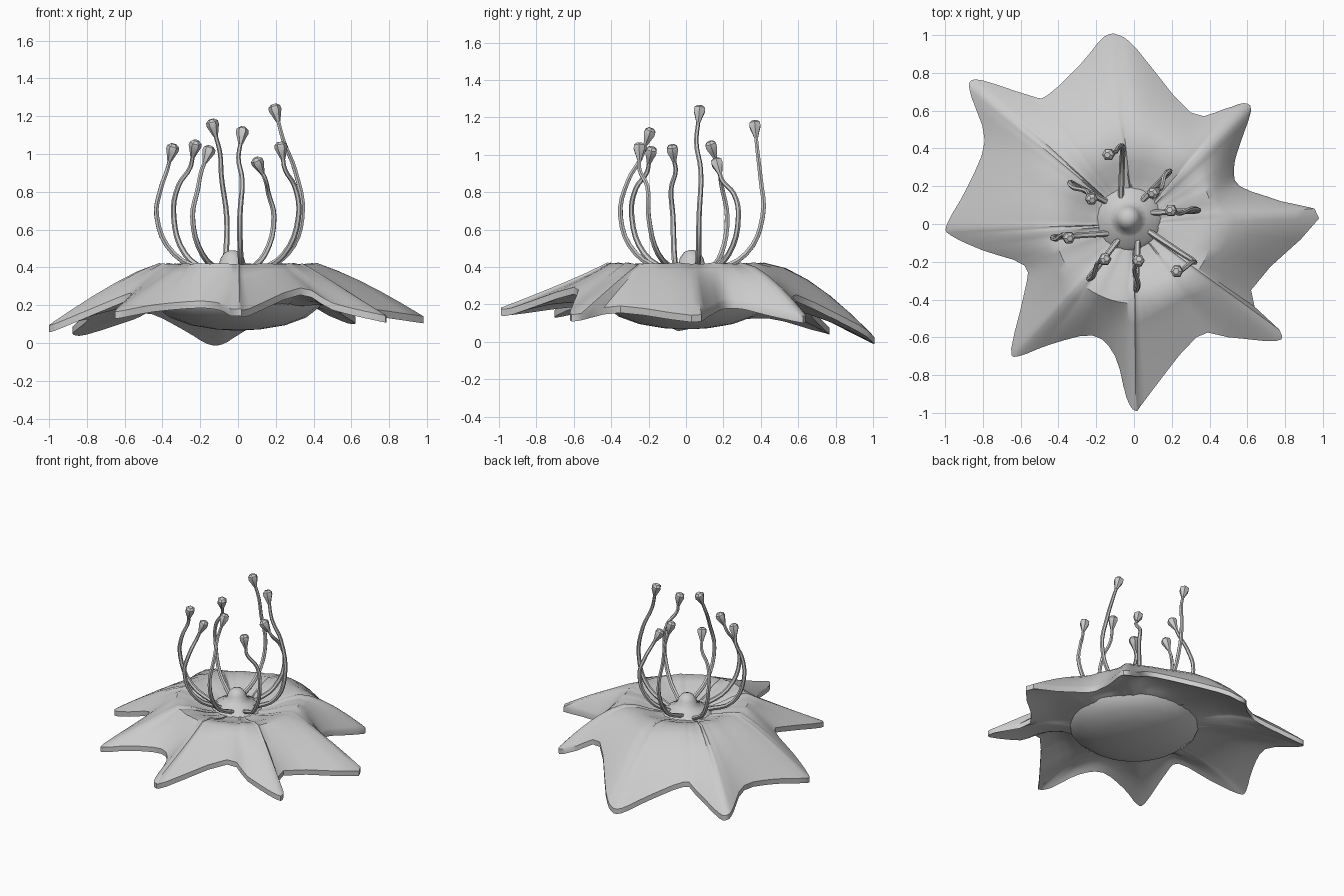
import bpy, bmesh, math, random
from mathutils import Vector

random.seed(4)
cube = bpy.data.objects.get("Cube")
if cube:
    bpy.data.objects.remove(cube)

grey = bpy.data.materials.new("plain grey")
grey.use_nodes = True
colour = (0.6, 0.6, 0.6, 1)
grey.diffuse_color = colour
grey.node_tree.nodes["Principled BSDF"].inputs["Base Color"].default_value = colour


def finish(obj, angle=40):
    """Give the part its colour and soft shading with sharp creases."""
    obj.data.materials.clear()
    obj.data.materials.append(grey)
    bpy.ops.object.select_all(action='DESELECT')
    obj.select_set(True)
    bpy.context.view_layer.objects.active = obj
    bpy.ops.object.shade_smooth_by_angle(angle=math.radians(angle))


def skin_rings(name, rings):
    """Bridge successive closed rings of points and cap both ends."""
    bm = bmesh.new()
    loops = [[bm.verts.new(p) for p in ring] for ring in rings]
    n = len(loops[0])
    for a, b in zip(loops, loops[1:]):
        for i in range(n):
            j = (i + 1) % n
            bm.faces.new((a[i], a[j], b[j], b[i]))
    for cap in (loops[0], loops[-1]):
        centre = bm.verts.new(sum((v.co for v in cap), Vector()) / n)
        for i in range(n):
            bm.faces.new((cap[i], cap[(i + 1) % n], centre))
    bmesh.ops.recalc_face_normals(bm, faces=bm.faces)
    mesh = bpy.data.meshes.new(name)
    bm.to_mesh(mesh)
    bm.free()
    obj = bpy.data.objects.new(name, mesh)
    bpy.context.collection.objects.link(obj)
    finish(obj)
    return obj


def lathe(name, profile, sides, origin=(0, 0, 0), axis=(0, 0, 1)):
    """Turn a (radius, height) profile around an axis."""
    turn = Vector((0, 0, 1)).rotation_difference(Vector(axis))
    step = math.tau / sides
    return skin_rings(name, [
        [Vector(origin) + turn @ Vector((r * math.cos(i * step), r * math.sin(i * step), h))
         for i in range(sides)] for r, h in profile])


def smooth_loop(points, steps):
    """Sample a closed curve running through the points."""
    pts, out = [Vector(p) for p in points], []
    n = len(pts)
    for i in range(n):
        a, b, c, d = (pts[(i + k) % n] for k in (-1, 0, 1, 2))
        for k in range(steps):
            t = k / steps
            out.append(b + (c - a) * (t / 2) + (a * 2 - b * 5 + c * 4 - d) * (t * t / 2)
                       + (b * 3 - a - c * 3 + d) * (t ** 3 / 2))
    return out


# Petal outline: eight pointed lobes, each with its own droop
outline = [
    (.98, .03, .13), (.78, .12, .16), (.56, .2, .2), (.53, .3, .2), (.56, .42, .17),
    (.62, .6, .13), (.58, .64, .13), (.48, .61, .17), (.3, .59, .24),
    (.02, .92, .08), (-.08, 1, .02), (-.16, .99, .02), (-.28, .85, .09), (-.46, .68, .18),
    (-.55, .68, .15), (-.8, .76, .07), (-.87, .75, .07), (-.86, .67, .09), (-.79, .44, .15),
    (-.88, .2, .13), (-.99, 0, .09), (-.97, -.06, .09), (-.8, -.14, .16), (-.58, -.22, .25),
    (-.58, -.36, .23), (-.65, -.66, .16), (-.61, -.7, .16), (-.45, -.64, .19),
    (-.22, -.59, .21), (-.1, -.7, .2), (-.04, -.92, .17), (.01, -.99, .17),
    (.06, -.93, .17), (.33, -.6, .28), (.5, -.6, .2), (.75, -.62, .14), (.77, -.56, .14),
    (.62, -.35, .18)]
edge = smooth_loop(outline, 3)
wobble = [random.uniform(-1, 1) for _ in edge]


def circle_ring(radius, z):
    out = []
    for p, w in zip(edge, wobble):
        d = Vector((p.x, p.y, 0)).normalized() * radius
        out.append(Vector((d.x, d.y, z + .004 * w)))
    return out


def petal_ring(s, top):
    """Ring between the crown of the flower (s = 0) and the petal edge (s = 1)."""
    out = []
    for p, w in zip(edge, wobble):
        d = Vector((p.x, p.y, 0)).normalized()
        q = (d * .42).lerp(p, s)
        upper = .42 + (p.z + .012 - .42) * s ** (1.25 + .35 * d.y)
        lower = .2 + (p.z - .025 - .2) * s + .035 * math.sin(math.pi * s)
        q.z = upper + .006 * w * (1 - s) if top else min(lower, upper - .03)
        out.append(q)
    return out


steps = [.2, .4, .6, .8, .94, 1]
rings = [circle_ring(r, z) for r, z in ((.1, .35), (.18, .355), (.25, .375), (.33, .405), (.42, .42))]
rings += [petal_ring(s, True) for s in steps]
rings += [petal_ring(s, False) for s in reversed(steps)]
rings += [circle_ring(.42, .2), circle_ring(.2, .18)]
skin_rings("petals", rings)

# Rounded cup beneath the petals
lathe("underside_cup", [(.45, .23), (.43, .19), (.36, .135), (.25, .095), (.12, .073), (.04, .068)], 20)

# Knob in the middle
lathe("centre_knob", [(.18, .34), (.15, .375), (.1, .395), (.07, .42), (.062, .45), (.04, .48), (.015, .49)],
      16, (-.03, .03, 0))

# Stamens: base, widest point and tip
stamens = [
    ((-.07, .13), (-.06, .41), (-.13, .37, 1.14)), ((.04, .12), (.19, .28), (.11, .17, .94)),
    ((.09, .06), (.34, .07), (.2, .07, 1.22)), ((.08, -.04), (.32, -.2), (.23, -.25, 1.02)),
    ((.02, -.09), (.01, -.35), (.02, -.2, 1.1)), ((-.08, -.08), (-.24, -.29), (-.16, -.19, 1)),
    ((-.14, -.05), (-.43, -.07), (-.35, -.07, 1.01)), ((-.15, .12), (-.34, .22), (-.23, .14, 1.03))]
anther_profile = [(.012, -.05), (.022, -.02), (.034, .012), (.032, .032), (.016, .045)]

for number, (base, wide, tip) in enumerate(stamens, 1):
    foot, bulge, head = Vector((*base, .37)), Vector((*wide, .67)), Vector(tip)
    low = foot.lerp(bulge, .68)
    low.z = .47
    side = Vector((-bulge.y, bulge.x, 0)).normalized() * .015
    middle = bulge.lerp(head, .45) + side
    upper = bulge.lerp(head, .72) - side
    middle.xy = middle.xy.lerp(bulge.xy, .4)
    aim = (head - upper).normalized()
    path = [foot, low, bulge, middle, upper, head - aim * .04]

    curve = bpy.data.curves.new("filament", 'CURVE')
    curve.dimensions = '3D'
    curve.bevel_depth = .0135
    curve.bevel_resolution = 1
    curve.resolution_u = 4
    curve.use_fill_caps = True
    spline = curve.splines.new('BEZIER')
    spline.bezier_points.add(len(path) - 1)
    for i, (knot, p) in enumerate(zip(spline.bezier_points, path)):
        knot.co = p
        knot.radius = 1.2 - .08 * i
        knot.handle_left_type = knot.handle_right_type = 'AUTO'
    stem = bpy.data.objects.new(f"filament_{number}", curve)
    bpy.context.collection.objects.link(stem)
    bpy.ops.object.select_all(action='DESELECT')
    stem.select_set(True)
    bpy.context.view_layer.objects.active = stem
    bpy.ops.object.convert(target='MESH')
    finish(bpy.context.view_layer.objects.active)

    lathe(f"anther_{number}", anther_profile, 6, head, aim)
